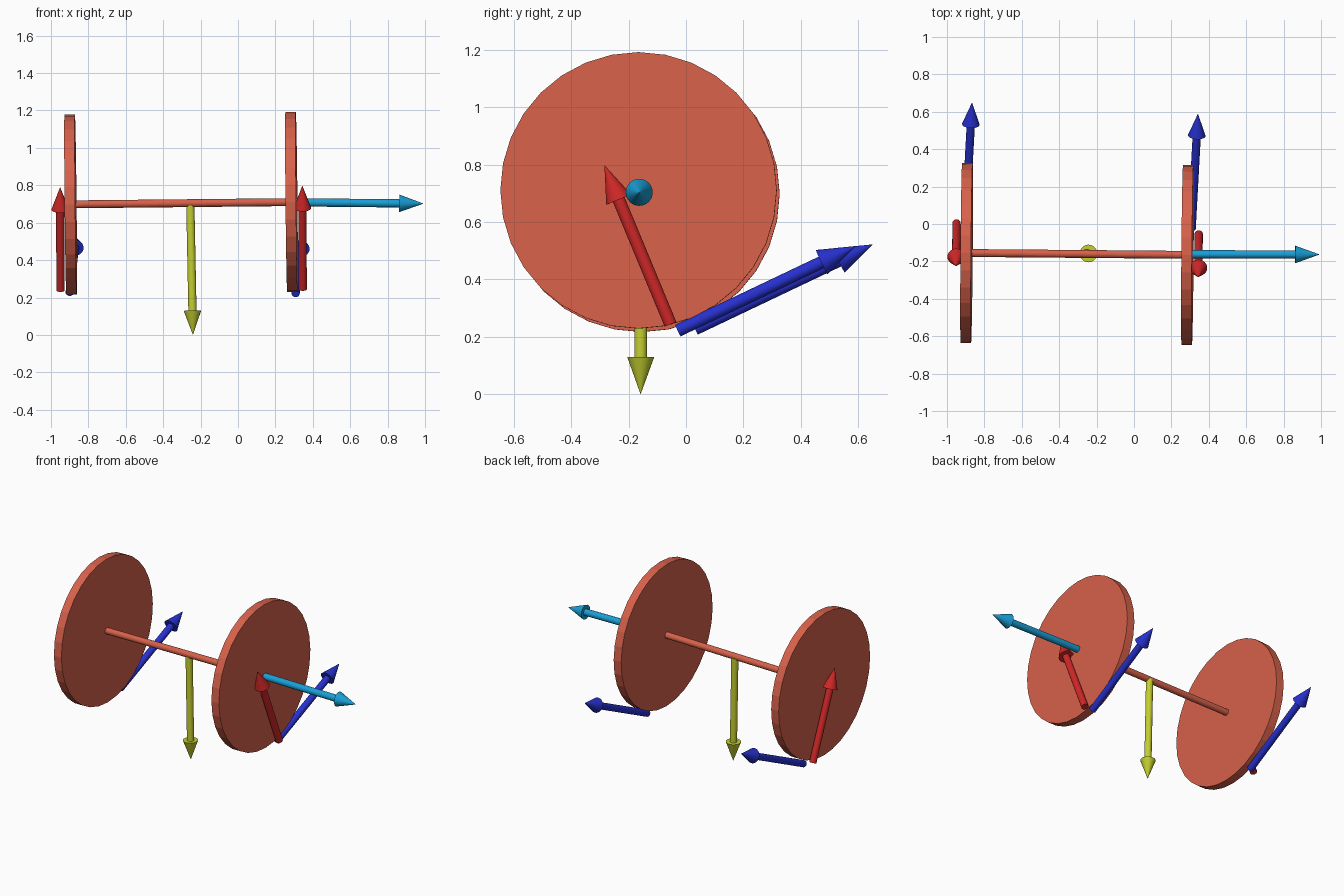
import bpy, bmesh
from mathutils import Vector, Matrix

if "Cube" in bpy.data.objects:
    bpy.data.objects.remove(bpy.data.objects["Cube"])

SIDES = 32


def material(name, rgb):
    m = bpy.data.materials.new(name)
    m.diffuse_color = (*rgb, 1)
    m.use_nodes = True
    m.node_tree.nodes["Principled BSDF"].inputs["Base Color"].default_value = m.diffuse_color
    return m


coral = material("coral", (0.68, 0.12, 0.07))
red = material("red", (0.62, 0.02, 0.02))
blue = material("blue", (0.02, 0.03, 0.62))
cyan = material("cyan", (0.01, 0.35, 0.68))
lime = material("lime", (0.55, 0.62, 0.03))


def add_rod(bm, start, end, r1, r2):
    """Capped cylinder or cone between two points."""
    d = end - start
    mat = (Matrix.Translation((start + end) / 2)
           @ d.to_track_quat('Z', 'Y').to_matrix().to_4x4())
    bmesh.ops.create_cone(bm, cap_ends=True, segments=SIDES, radius1=r1,
                          radius2=r2, depth=d.length, matrix=mat)


def finish(bm, name, mat):
    mesh = bpy.data.meshes.new(name)
    bm.to_mesh(mesh)
    bm.free()
    mesh.materials.append(mat)
    bpy.context.collection.objects.link(bpy.data.objects.new(name, mesh))


def rod(name, start, end, radius, mat):
    bm = bmesh.new()
    add_rod(bm, Vector(start), Vector(end), radius, radius)
    finish(bm, name, mat)


def arrow(name, start, tip, mat, shaft=0.022, head=0.047, head_len=0.13):
    start, tip = Vector(start), Vector(tip)
    neck = tip - (tip - start).normalized() * head_len
    bm = bmesh.new()
    add_rod(bm, start, neck, shaft, shaft)
    add_rod(bm, neck, tip, head, 0)
    finish(bm, name, mat)


# wheels and axle
left = Vector((-0.895, -0.155, 0.698))
right = Vector((0.286, -0.165, 0.710))
axis = (right - left).normalized()
for name, c in (("left_wheel", left), ("right_wheel", right)):
    rod(name, c - axis * 0.028, c + axis * 0.028, 0.481, coral)
rod("axle", left, right, 0.021, coral)

# sideways and downward arrows
arrow("side_arrow", (0.30, -0.162, 0.709), (0.992, -0.163, 0.702), cyan)
arrow("down_arrow", (-0.255, -0.156, 0.70), (-0.241, -0.158, 0.0), lime)

# arrows touching the outside of each wheel
arrow("left_normal_arrow", (-0.949, 0.005, 0.238), (-0.951, -0.225, 0.79), red)
arrow("right_normal_arrow", (0.346, -0.054, 0.244), (0.344, -0.284, 0.798), red)

# arrows running up the slope from the base of each wheel
arrow("left_slope_arrow", (-0.900, 0.032, 0.228), (-0.866, 0.650, 0.522), blue)
arrow("right_slope_arrow", (0.308, -0.028, 0.222), (0.342, 0.590, 0.516), blue)
